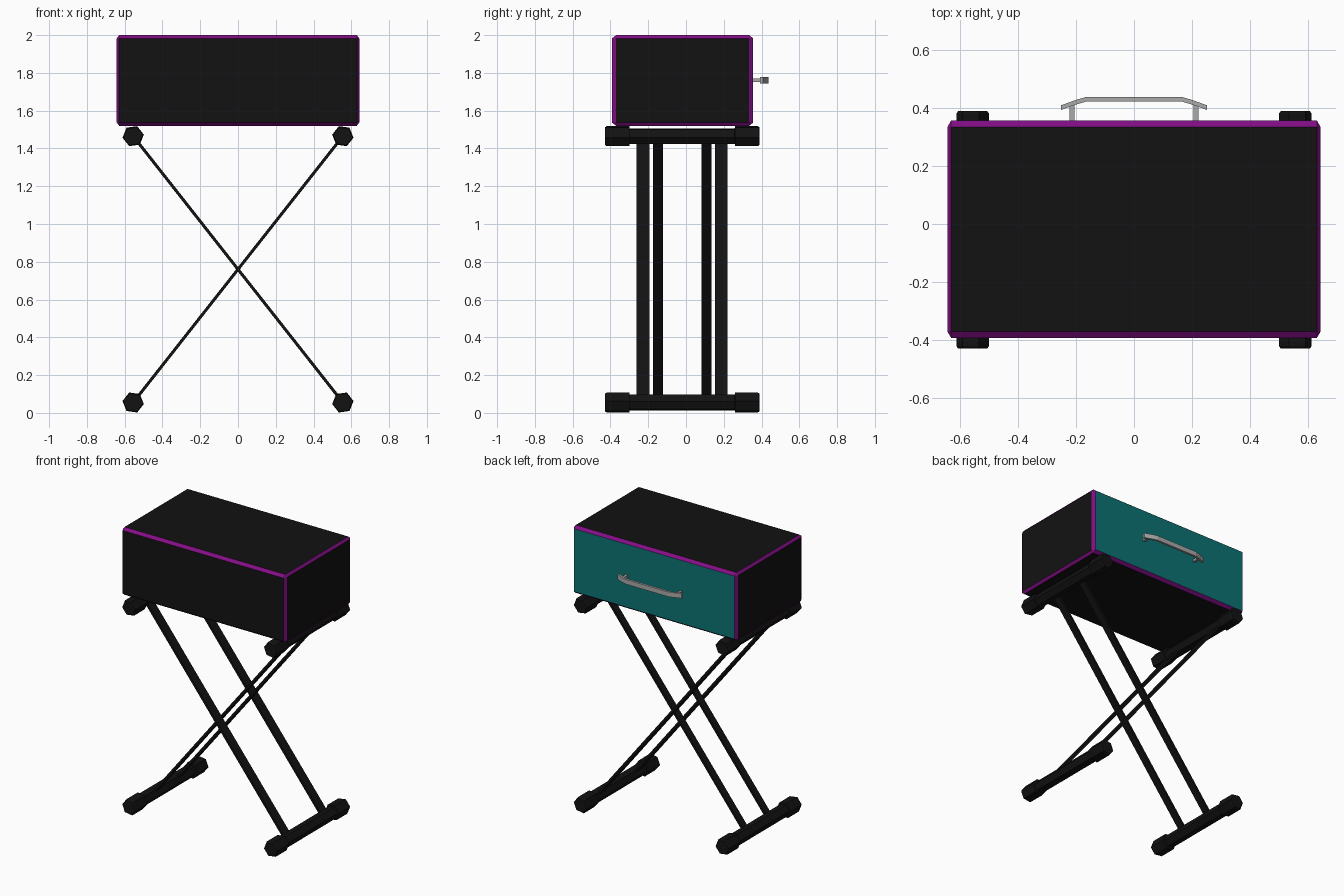
import bpy, bmesh, math
from mathutils import Vector

if "Cube" in bpy.data.objects:
    bpy.data.objects.remove(bpy.data.objects["Cube"])

YC = -0.02                      # stand centre in depth
FOOT_X, LOW_Z, TOP_Z = 0.555, 0.055, 1.465


def material(name, rgb):
    m = bpy.data.materials.new(name)
    m.diffuse_color = (*rgb, 1)
    m.use_nodes = True
    m.node_tree.nodes["Principled BSDF"].inputs["Base Color"].default_value = m.diffuse_color
    return m


BLACK = material("black", (0.006, 0.006, 0.006))
PURPLE = material("purple", (0.22, 0.004, 0.23))
TEAL = material("teal", (0.004, 0.17, 0.17))
METAL = material("metal", (0.4, 0.4, 0.4))


def finish(name, bm, *mats):
    bmesh.ops.recalc_face_normals(bm, faces=bm.faces)
    me = bpy.data.meshes.new(name)
    bm.to_mesh(me)
    bm.free()
    for m in mats:
        me.materials.append(m)
    ob = bpy.data.objects.new(name, me)
    bpy.context.collection.objects.link(ob)
    return ob


def box(name, loc, size, mat, tilt=0.0):
    bm = bmesh.new()
    bmesh.ops.create_cube(bm, size=1)
    bmesh.ops.scale(bm, vec=size, verts=bm.verts)
    ob = finish(name, bm, mat)
    ob.location = loc
    ob.rotation_euler.y = tilt
    return ob


def hex_bar(name, x, z, turn):
    """Six-sided cross bar along y with fat end caps."""
    half = [(-0.408, 0.051), (-0.400, 0.057), (-0.280, 0.057), (-0.278, 0.045)]
    profile = half + [(-y, r) for y, r in reversed(half)]
    bm = bmesh.new()
    rings = [[bm.verts.new((r * math.cos(turn + k * math.pi / 3), y,
                            r * math.sin(turn + k * math.pi / 3)))
              for k in range(6)] for y, r in profile]
    for a, b in zip(rings, rings[1:]):
        for k in range(6):
            bm.faces.new((a[k], a[(k + 1) % 6], b[(k + 1) % 6], b[k]))
    bm.faces.new(rings[0])
    bm.faces.new(rings[-1])
    ob = finish(name, bm, BLACK)
    ob.location = (x, YC, z)


# Case: chamfered box with purple edges and a teal back panel
bm = bmesh.new()
bmesh.ops.create_cube(bm, size=2)
bmesh.ops.bevel(bm, geom=bm.edges[:], offset=0.05, segments=1, affect='EDGES')
for f in bm.faces:
    f.normal_update()
    n = f.normal
    if max(abs(c) for c in n) < 0.99:
        f.material_index = 1
    elif n.y > 0.99:
        f.material_index = 2
# non-uniform chamfer: rescale each axis from the unit box
for v in bm.verts:
    for i, (half, cut) in enumerate(((0.642, 0.013), (0.374, 0.022), (0.24, 0.017))):
        inner = abs(v.co[i]) < 0.99
        v.co[i] = math.copysign(half - (cut if inner else 0), v.co[i])
case = finish("case", bm, BLACK, PURPLE, TEAL)
case.location = (0, -0.018, 1.76)

# Crossed legs: wide pair and narrow pair, each with a bar at both ends
rise = TOP_Z - LOW_Z
length = math.hypot(2 * FOOT_X, rise)
slope = math.atan2(rise, 2 * FOOT_X)
for label, s, spread, width in (("outer", 1, 0.207, 0.068), ("inner", -1, 0.128, 0.052)):
    for side, d in (("front", -1), ("back", 1)):
        box(f"{label}_leg_{side}", (0, YC + d * spread, (TOP_Z + LOW_Z) / 2),
            (length, width, 0.016), BLACK, s * slope)
    turn = s * (math.pi / 3 - slope)
    hex_bar(f"{label}_top_bar", -s * FOOT_X, TOP_Z, turn)
    hex_bar(f"{label}_foot_bar", s * FOOT_X, LOW_Z, turn)

# Handle grip: bent strap
right = [(0.165, 0.429), (0.200, 0.419), (0.252, 0.400)]
path = [(-x, y) for x, y in reversed(right)] + right
bm = bmesh.new()
rings = [[bm.verts.new((x, y + dy, 1.761 + dz))
          for dy, dz in ((-0.008, -0.017), (0.008, -0.017), (0.008, 0.017), (-0.008, 0.017))]
         for x, y in path]
for a, b in zip(rings, rings[1:]):
    for k in range(4):
        bm.faces.new((a[k], a[(k + 1) % 4], b[(k + 1) % 4], b[k]))
bm.faces.new(rings[0])
bm.faces.new(rings[-1])
finish("handle_grip", bm, METAL)

# Handle posts
for side, s in (("left", -1), ("right", 1)):
    box(f"handle_post_{side}", (s * 0.213, 0.38, 1.761), (0.018, 0.065, 0.016), METAL)
